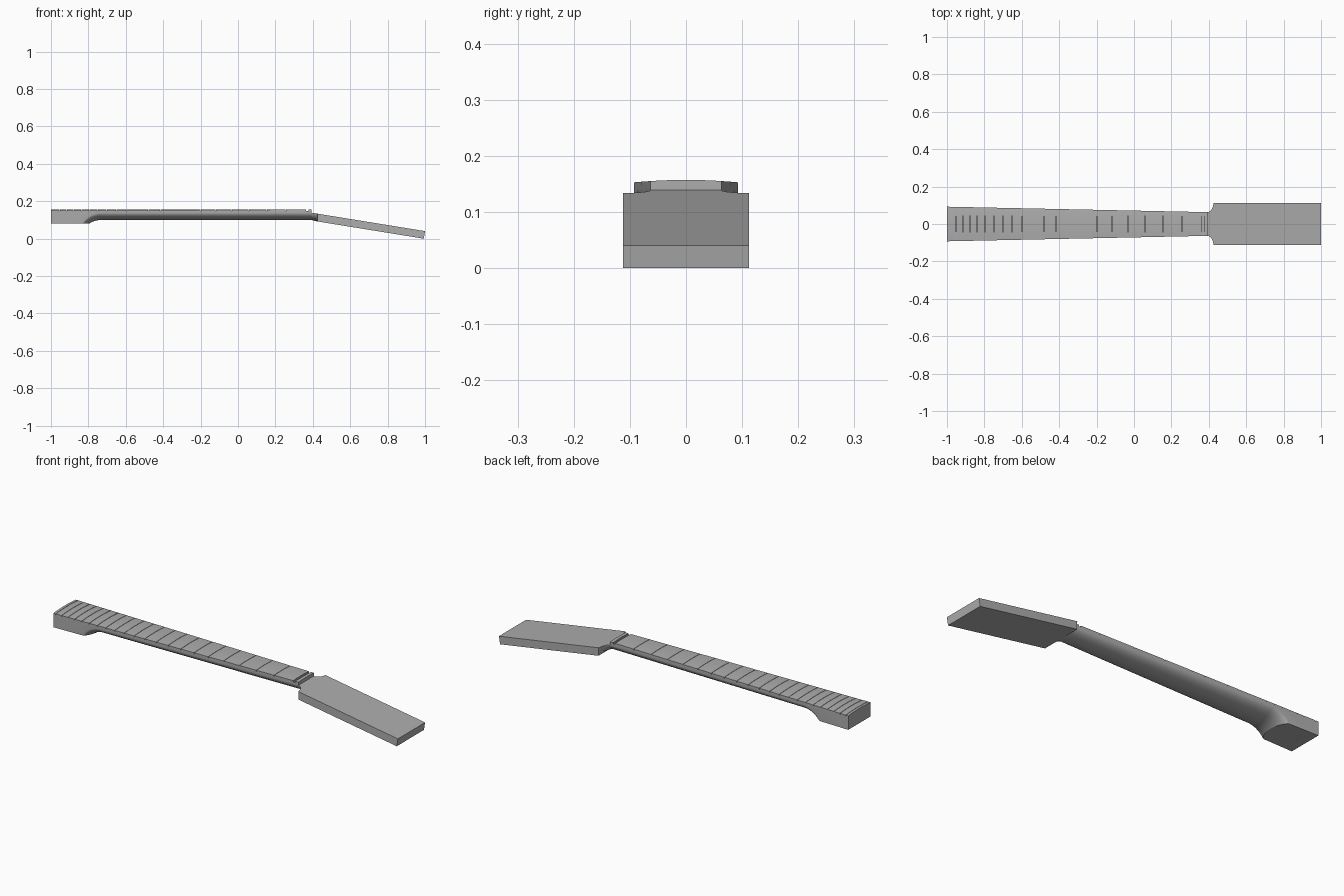
import bpy, bmesh
from math import sin, cos, pi, sqrt, radians, tan

if "Cube" in bpy.data.objects:
    bpy.data.objects.remove(bpy.data.objects["Cube"])

grey = bpy.data.materials.new("plain_grey")
grey.use_nodes = True
GREY = (0.42, 0.42, 0.42, 1)
grey.diffuse_color = GREY
grey.node_tree.nodes["Principled BSDF"].inputs["Base Color"].default_value = GREY

SIDE_Z, BACK_Z, HEEL_Z, SEAT_Z = 0.139, 0.10, 0.08, 0.148
NUT_X, SCALE, FRETS = 0.363, 1.92, 21
HEEL_X, HEEL_R = -0.73, 0.12
SHAFT_END, HEAD_X = 0.393, 0.426
TILT = radians(9.2)
THICK = 0.041
SEG = 28


def half_width(x):
    return 0.0925 - 0.0209 * (x + 1)


def head_top(x):
    return THICK * cos(TILT) + (1 - x) * tan(TILT)


def loft(bm, rings):
    """Skin a list of equal closed rings and cap both ends."""
    rows = [[bm.verts.new(p) for p in ring] for ring in rings]
    n = len(rows[0])
    for a, b in zip(rows, rows[1:]):
        for i in range(n):
            j = (i + 1) % n
            bm.faces.new((a[i], a[j], b[j], b[i]))
    bm.faces.new(rows[0][::-1])
    bm.faces.new(rows[-1])


def finish(name, bm, smooth=False):
    bmesh.ops.recalc_face_normals(bm, faces=bm.faces)
    mesh = bpy.data.meshes.new(name)
    bm.to_mesh(mesh)
    bm.free()
    mesh.materials.append(grey)
    obj = bpy.data.objects.new(name, mesh)
    bpy.context.collection.objects.link(obj)
    if smooth:
        bpy.ops.object.select_all(action='DESELECT')
        obj.select_set(True)
        bpy.context.view_layer.objects.active = obj
        bpy.ops.object.shade_smooth_by_angle(angle=radians(25))


angles = [-pi / 2 + pi * i / SEG for i in range(SEG + 1)]


def neck_z(a):
    return SIDE_Z - (SIDE_Z - BACK_Z) * cos(a)


def neck_ring(place):
    """Rounded back from place(angle) -> (x, z), closed by a flat top."""
    ring = []
    for a in angles:
        x, z = place(a)
        ring.append((x, half_width(x) * sin(a), z))
    for p in (ring[-1], ring[0]):
        ring.append((p[0], p[1], SEAT_Z))
    return ring


def heel_point(a, s):
    """Point on the scoop: s = 0 on the heel floor, s = 1 on the shaft."""
    drop = neck_z(a) - HEEL_Z
    reach = sqrt(HEEL_R ** 2 - (HEEL_R - drop) ** 2)
    t = reach * (1 - s)
    return HEEL_X - t, neck_z(a) - HEEL_R + sqrt(HEEL_R ** 2 - t * t)


# Neck shaft with the heel block
bm = bmesh.new()
rings = [neck_ring(lambda a: (-1, HEEL_Z))]
for k in range(13):
    rings.append(neck_ring(lambda a: heel_point(a, k / 12)))
rings.append(neck_ring(lambda a: (SHAFT_END, neck_z(a))))
loft(bm, rings)
finish("neck", bm, True)

# Rounded flare between shaft and headstock
bm = bmesh.new()
rings = []
for k in range(9):
    s = k / 8
    x = SHAFT_END + (HEAD_X - SHAFT_END) * s
    w = half_width(SHAFT_END) + 0.049 * (1 - sqrt(1 - (s * 0.98) ** 2)) / 0.801
    top = head_top(x)
    low = BACK_Z + (head_top(HEAD_X) - THICK / cos(TILT) - BACK_Z) * s
    rings.append([(x, w * sin(a), top - (top - low) * cos(a)) for a in angles])
loft(bm, rings)
finish("headstock_flare", bm, True)

# Tilted headstock slab
bm = bmesh.new()
ends = []
for x, dx in ((HEAD_X, 0), (1, THICK * sin(TILT))):
    low_x = x - dx
    low_z = head_top(low_x) - THICK / cos(TILT)
    ends.append([(x, -0.112, head_top(x)), (x, 0.112, head_top(x)),
                 (low_x, 0.112, low_z), (low_x, -0.112, low_z)])
loft(bm, ends)
finish("headstock", bm)


def crowned_ring(x):
    """Cross-section with a gently arched top."""
    w = half_width(x)
    ys = [w * (i / 8 - 1) for i in range(17)]
    arch = [(x, y, 0.157 - 0.5 * y * y) for y in ys]
    return arch + [(x, w, SEAT_Z), (x, -w, SEAT_Z)]


# Fingerboard, split by narrow fret slots
bm = bmesh.new()
slot = 0.001
start = NUT_X
for n in range(1, FRETS + 1):
    x = NUT_X - SCALE * (1 - 2 ** (-n / 12))
    loft(bm, [crowned_ring(start), crowned_ring(x + slot)])
    start = x - slot
loft(bm, [crowned_ring(start), crowned_ring(-1)])
finish("fingerboard", bm, True)

# Ledge behind the nut slot
bm = bmesh.new()
loft(bm, [crowned_ring(0.376), crowned_ring(SHAFT_END)])
finish("nut_ledge", bm, True)
